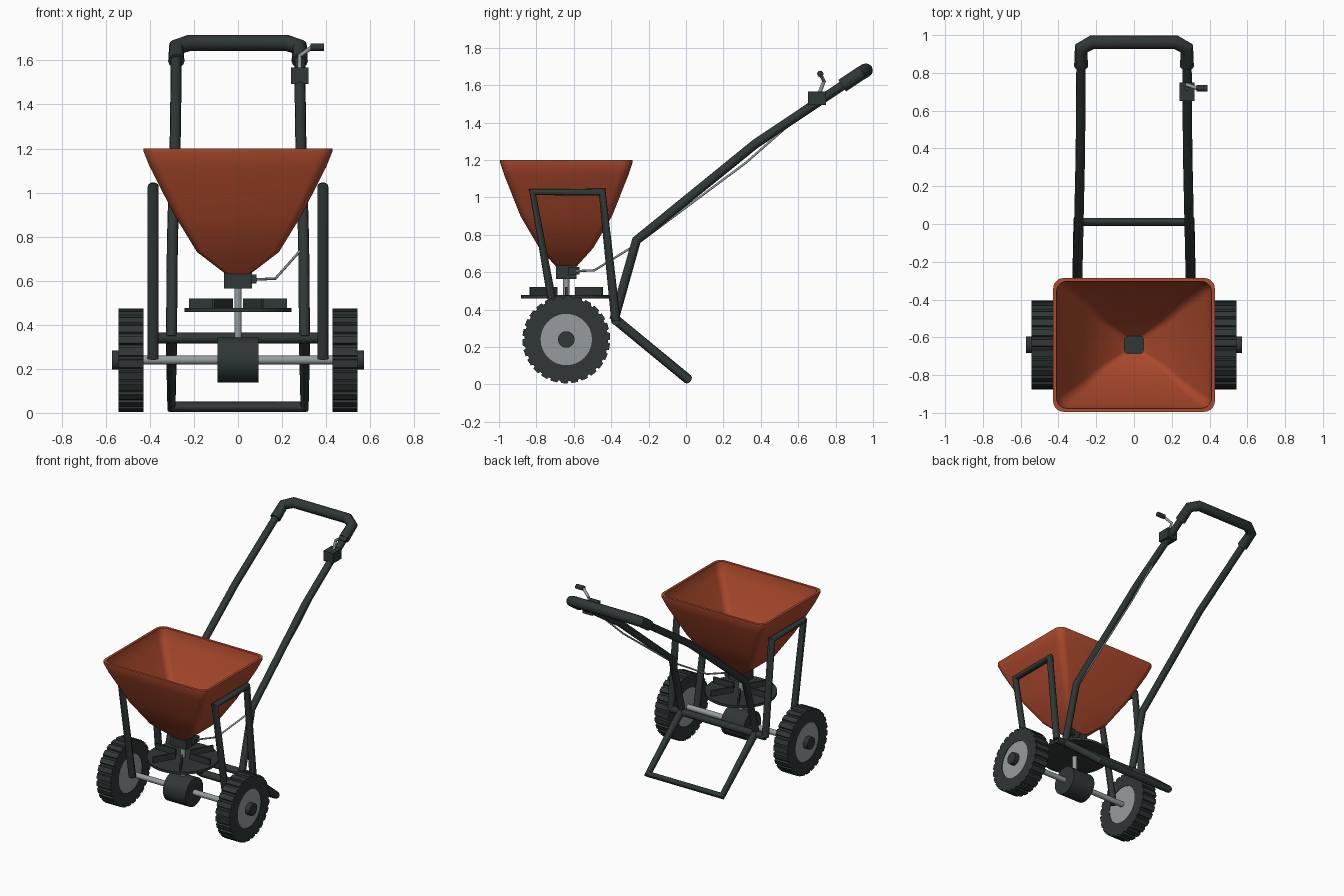
import bpy, bmesh, math
from mathutils import Vector, Matrix

if "Cube" in bpy.data.objects:
    bpy.data.objects.remove(bpy.data.objects["Cube"], do_unlink=True)

AXLE = Vector((0, -0.64, 0.24))


def material(name, rgb):
    m = bpy.data.materials.new(name)
    m.use_nodes = True
    m.diffuse_color = (*rgb, 1)
    m.node_tree.nodes["Principled BSDF"].inputs["Base Color"].default_value = (*rgb, 1)
    return m


DARK = material("dark green grey", (0.028, 0.038, 0.037))
ORANGE = material("burnt orange", (0.42, 0.068, 0.026))
STEEL = material("light steel grey", (0.30, 0.335, 0.345))


def add(name, mesh, mat):
    mesh.materials.clear()
    mesh.materials.append(mat)
    ob = bpy.data.objects.new(name, mesh)
    bpy.context.collection.objects.link(ob)
    for o in bpy.context.selected_objects:
        o.select_set(False)
    ob.select_set(True)
    bpy.context.view_layer.objects.active = ob
    bpy.ops.object.shade_smooth_by_angle(angle=math.radians(35))
    return ob


def from_bm(name, bm, mat):
    bmesh.ops.recalc_face_normals(bm, faces=bm.faces)
    mesh = bpy.data.meshes.new(name)
    bm.to_mesh(mesh)
    bm.free()
    return add(name, mesh, mat)


def tube(name, points, radius, mat=DARK, closed=False):
    curve = bpy.data.curves.new(name, 'CURVE')
    curve.dimensions = '3D'
    curve.bevel_depth = radius
    curve.bevel_resolution = 4
    curve.use_fill_caps = True
    spline = curve.splines.new('POLY')
    spline.points.add(len(points) - 1)
    for p, co in zip(spline.points, points):
        p.co = (*co, 1)
    spline.use_cyclic_u = closed
    temp = bpy.data.objects.new(name + "_path", curve)
    mesh = bpy.data.meshes.new_from_object(temp)
    bpy.data.objects.remove(temp)
    bpy.data.curves.remove(curve)
    return add(name, mesh, mat)


def cylinder(name, centre, radius, depth, axis='Z', mat=DARK, sides=32):
    bm = bmesh.new()
    rot = Matrix.Rotation(math.pi / 2, 4, 'Y') if axis == 'X' else Matrix()
    bmesh.ops.create_cone(bm, cap_ends=True, segments=sides, radius1=radius, radius2=radius,
                          depth=depth, matrix=Matrix.Translation(centre) @ rot)
    return from_bm(name, bm, mat)


def box(name, centre, size, mat=DARK, angle=0):
    bm = bmesh.new()
    bmesh.ops.create_cube(bm, size=1, matrix=Matrix.Translation(centre)
                          @ Matrix.Rotation(angle, 4, 'Z') @ Matrix.Diagonal((*size, 1)))
    return from_bm(name, bm, mat)


def bridge(bm, a, b):
    n = len(a)
    for i in range(n):
        bm.faces.new((a[i], a[(i + 1) % n], b[(i + 1) % n], b[i]))


# Hopper: rounded rectangles lofted from outlet to rim, down again inside
def rounded_ring(bm, hx, hy, r, z, steps=5):
    ring = []
    for k, (sx, sy) in enumerate(((1, 1), (-1, 1), (-1, -1), (1, -1))):
        for i in range(steps + 1):
            a = (k + i / steps) * math.pi / 2
            ring.append(bm.verts.new((sx * (hx - r) + r * math.cos(a),
                                      AXLE.y + sy * (hy - r) + r * math.sin(a), z)))
    return ring


profile = [(0.055, 0.055, 0.63), (0.186, 0.145, 0.73), (0.29, 0.245, 0.9),
           (0.402, 0.332, 1.12), (0.428, 0.354, 1.185), (0.428, 0.354, 1.2)]
bm = bmesh.new()
wall = 0.018
sections = profile + [(x - wall, y - wall, z) for x, y, z in reversed(profile)]
rings = [rounded_ring(bm, x, y, 0.13 * min(x, y) + 0.01, z) for x, y, z in sections]
for i, ring in enumerate(rings):
    bridge(bm, ring, rings[(i + 1) % len(rings)])
from_bm("hopper", bm, ORANGE)

# Outlet box under the hopper
box("outlet_box", (0, AXLE.y, 0.602), (0.128, 0.11, 0.076))
box("outlet_nub", (0.07, -0.6, 0.608), (0.03, 0.06, 0.04))

# Wheels: lugged tyre ring, hub disc and cap
def tyre(name, x, width, lugs=26):
    bm = bmesh.new()
    outline = []
    for i in range(lugs):
        for part, r in ((0, 0.235), (0.62, 0.235), (0.7, 0.223), (0.92, 0.223)):
            outline.append((2 * math.pi * (i + part) / lugs, r))

    def ring(scale, dx):
        return [bm.verts.new((x + dx, AXLE.y + scale(r) * math.cos(a), AXLE.z + scale(r) * math.sin(a)))
                for a, r in outline]
    h = width / 2
    loops = [ring(lambda r: 0.137, -h), ring(lambda r: r, -h),
             ring(lambda r: r, h), ring(lambda r: 0.137, h)]
    for i, loop in enumerate(loops):
        bridge(bm, loop, loops[(i + 1) % 4])
    return from_bm(name, bm, DARK)


for side, s in (("left", 1), ("right", -1)):
    x = s * 0.485
    tyre(side + "_tyre", x, 0.114)
    cylinder(side + "_hub_disc", (x, AXLE.y, AXLE.z), 0.138, 0.106, 'X', STEEL, 48)
    cylinder(side + "_hub_cap", (s * 0.55, AXLE.y, AXLE.z), 0.044, 0.046, 'X')
    # Side hoop carrying the hopper
    hx = s * 0.385
    tube(side + "_side_hoop", [(hx, -0.68, 0.245), (hx, -0.82, 1.028),
                               (hx, -0.448, 1.028), (hx, -0.375, 0.34)], 0.025)
    # Handle tube
    tube(side + "_handle_tube", [(s * 0.302, -0.385, 0.345), (s * 0.298, -0.265, 0.77),
                                 (s * 0.284, 0.37, 1.285), (s * 0.28, 0.9, 1.64)], 0.025)

# Axle, gear drum and drive shaft
cylinder("axle", AXLE, 0.02, 0.9, 'X', STEEL, 20)
cylinder("gear_drum", AXLE, 0.103, 0.184, 'X')
cylinder("drive_shaft", (0, AXLE.y, 0.45), 0.017, 0.26, 'Z', STEEL, 16)

# Spinner plate with six radial fins
cylinder("spinner_plate", (0, AXLE.y, 0.468), 0.242, 0.018, 'Z', DARK, 40)
for i in range(6):
    a = i * math.pi / 3
    box("spinner_fin_%d" % (i + 1), (0.14 * math.cos(a), AXLE.y + 0.14 * math.sin(a), 0.497),
        (0.166, 0.012, 0.045), DARK, a)

# Rear cross bar and kickstand
tube("cross_bar", [(-0.385, -0.375, 0.34), (0.385, -0.375, 0.34)], 0.025)
tube("kickstand", [(-0.302, -0.375, 0.345), (-0.302, 0.01, 0.028),
                   (0.302, 0.01, 0.028), (0.302, -0.375, 0.345)], 0.026)

# Grip with chamfered corners
tube("grip", [(-0.28, 0.835, 1.597), (-0.28, 0.93, 1.66), (-0.22, 0.963, 1.68),
              (0.22, 0.963, 1.68), (0.28, 0.93, 1.66), (0.28, 0.835, 1.597)], 0.037)

# Flow control: block, bent lever, knob and cable
box("control_block", (0.28, 0.7, 1.53), (0.08, 0.098, 0.074))
tube("control_lever", [(0.28, 0.71, 1.55), (0.28, 0.738, 1.62), (0.335, 0.718, 1.66)], 0.01, STEEL)
cylinder("control_knob", (0.36, 0.718, 1.66), 0.017, 0.06, 'X', DARK, 16)
tube("control_cable", [(0.07, -0.6, 0.605), (0.17, -0.49, 0.61), (0.29, -0.27, 0.745),
                       (0.285, 0.32, 1.185), (0.28, 0.68, 1.5)], 0.006, STEEL)
